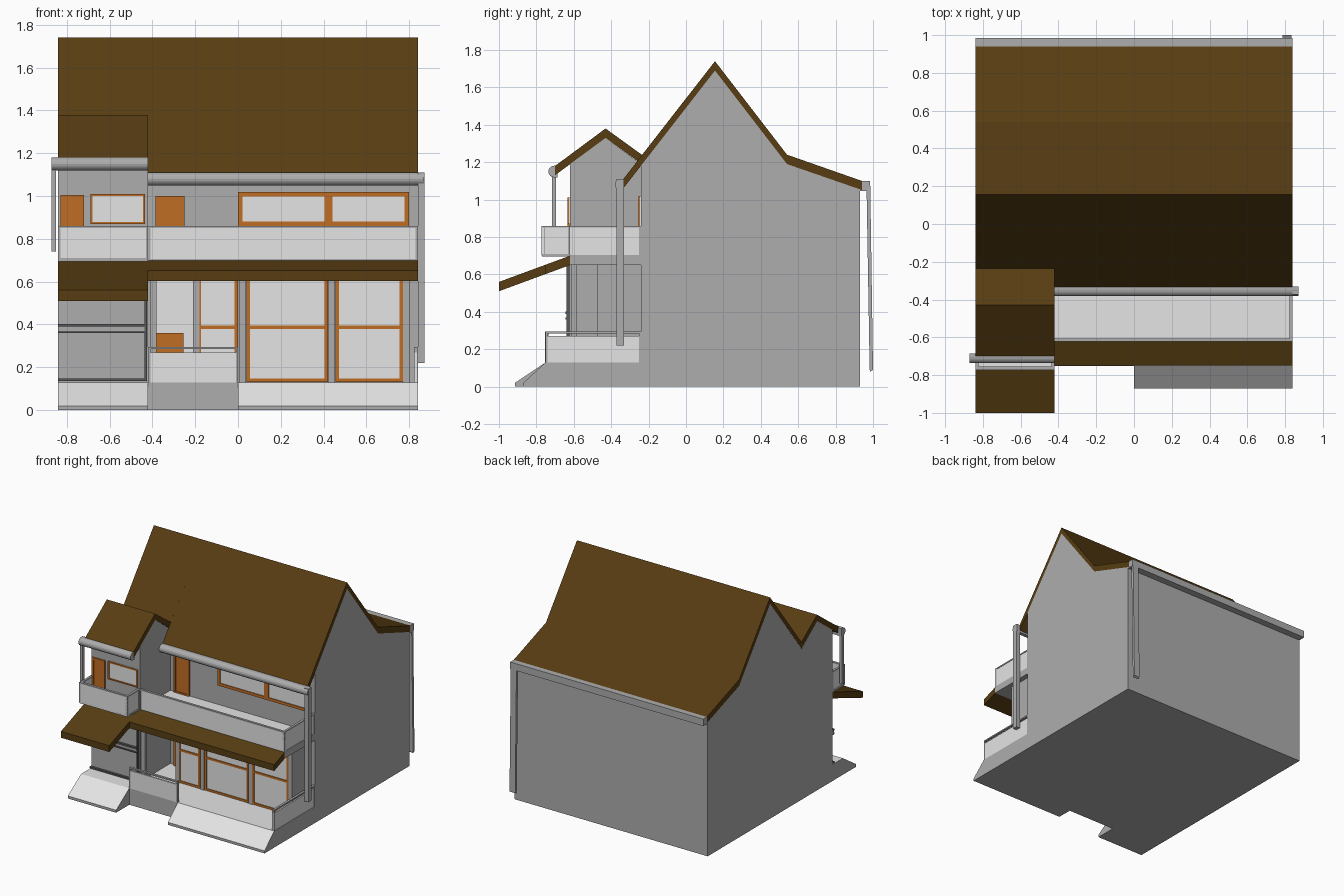
import bpy, bmesh, math

if "Cube" in bpy.data.objects:
    bpy.data.objects.remove(bpy.data.objects["Cube"])


def material(name, rgb):
    m = bpy.data.materials.new(name)
    m.diffuse_color = (*rgb, 1)
    m.use_nodes = True
    m.node_tree.nodes["Principled BSDF"].inputs["Base Color"].default_value = m.diffuse_color
    return m


WALL = material("wall grey", (0.42, 0.42, 0.42))
LIGHT = material("light panel", (0.78, 0.78, 0.78))
ROOF = material("roof brown", (0.095, 0.046, 0.006))
WOOD = material("orange wood", (0.53, 0.155, 0.018))
DARK = material("dark trim", (0.10, 0.10, 0.10))


def prism(name, pts, x0, x1, mat, top=None):
    """Extrude a (y, z) profile along x; upward faces may take a second material."""
    bm = bmesh.new()
    a = [bm.verts.new((x0, y, z)) for y, z in pts]
    b = [bm.verts.new((x1, y, z)) for y, z in pts]
    bm.faces.new(a)
    bm.faces.new(b)
    n = len(pts)
    for i in range(n):
        j = (i + 1) % n
        bm.faces.new((a[i], a[j], b[j], b[i]))
    bmesh.ops.recalc_face_normals(bm, faces=bm.faces)
    me = bpy.data.meshes.new(name)
    me.materials.append(mat)
    if top:
        me.materials.append(top)
        for f in bm.faces:
            f.material_index = int(f.normal.z > 0.3)
    bm.to_mesh(me)
    bm.free()
    ob = bpy.data.objects.new(name, me)
    bpy.context.collection.objects.link(ob)
    return ob


def box(name, x0, x1, y0, y1, z0, z1, mat, top=None):
    return prism(name, [(y0, z0), (y1, z0), (y1, z1), (y0, z1)], x0, x1, mat, top)


def slab(name, line, x0, x1, t=0.05):
    """Roof sheet: a top line given a vertical thickness."""
    return prism(name, line + [(y, z - t) for y, z in reversed(line)], x0, x1, ROOF)


def opening(name, x0, x1, z0, z1, y, fill, bars_x=(), bars_z=(), w=0.016):
    """Framed door or window standing on a front wall at depth y."""
    box(name + "_pane", x0, x1, y - 0.006, y, z0, z1, fill)
    for i, x in enumerate([x0, x1 - w, *bars_x]):
        box(f"{name}_upright_{i}", x, x + w, y - 0.013, y, z0, z1, WOOD)
    for i, z in enumerate([z0, z1 - w, *bars_z]):
        box(f"{name}_rail_{i}", x0, x1, y - 0.012, y, z, z + w, WOOD)


def panel_x(name, x0, x1, y, z0, z1, rail):
    """Railing panel running along x, with end posts and handrail."""
    box(name, x0, x1, y, y + 0.012, z0, z1, LIGHT)
    box(name + "_handrail", x0, x1, y - 0.003, y + 0.015, rail - 0.01, rail, WALL)
    for i, x in enumerate((x0, x1 - 0.01)):
        box(f"{name}_post_{i}", x, x + 0.01, y - 0.003, y + 0.015, z0, rail, WALL)


def panel_y(name, x, y0, y1, z0, z1, rail):
    """Railing panel running along y."""
    box(name, x, x + 0.012, y0, y1, z0, z1, LIGHT)
    box(name + "_handrail", x - 0.003, x + 0.015, y0, y1, rail - 0.01, rail, WALL)
    for i, y in enumerate((y0, y1 - 0.01)):
        box(f"{name}_post_{i}", x - 0.003, x + 0.015, y, y + 0.01, z0, rail, WALL)


def gutter(name, x0, x1, y, z, r):
    """Rounded gutter with a flat back towards the eave."""
    arc = [(y - r * math.sin(a), z + r * math.cos(a))
           for a in [math.pi * i / 8 for i in range(9)]]
    prism(name, [(y + r * 0.6, z + r)] + arc + [(y + r * 0.6, z - r)], x0, x1, WALL)


# Main house and front wing walls
prism("main_walls", [(-0.24, 0), (0.93, 0), (0.93, 1.055), (0.54, 1.19),
                     (0.155, 1.69), (-0.24, 1.182)], -0.84, 0.84, WALL)
prism("wing_walls", [(-0.62, 0), (-0.24, 0), (-0.24, 1.19), (-0.43, 1.33),
                     (-0.62, 1.19)], -0.84, -0.42, WALL)

# Roofs
back = [(0.155, 1.74), (0.54, 1.24), (0.94, 1.10)]
slab("main_roof", [(-0.335, 1.11)] + back, -0.42, 0.84)
slab("main_roof_behind_wing", [(-0.235, 1.239)] + back, -0.84, -0.42)
slab("wing_roof", [(-0.70, 1.18), (-0.43, 1.38), (-0.235, 1.239)], -0.84, -0.42)
slab("garage_canopy", [(-1.0, 0.56), (-0.62, 0.70)], -0.84, -0.42)
slab("porch_canopy", [(-0.75, 0.652), (-0.62, 0.70)], -0.42, 0.84)

# Porch base and ramps
box("porch_base", -0.42, 0.84, -0.75, -0.24, 0, 0.13, WALL, LIGHT)
prism("porch_ramp", [(-0.87, 0), (-0.87, 0.02), (-0.75, 0.13), (-0.75, 0)],
      0.0, 0.84, WALL, LIGHT)
prism("garage_ramp", [(-0.915, 0), (-0.915, 0.02), (-0.75, 0.13), (-0.62, 0.13),
                      (-0.62, 0)], -0.84, -0.42, WALL, LIGHT)

# Ground floor front room
box("front_room", -0.21, 0.80, -0.46, -0.24, 0.13, 0.65, WALL)
for i, (x0, x1) in enumerate([(-0.19, 0.0), (0.04, 0.42), (0.455, 0.77)]):
    opening(f"room_window_{i}", x0, x1, 0.132, 0.65, -0.46, LIGHT, bars_z=(0.38,))
for i, x in enumerate((-0.21, 0.005, 0.423, 0.772)):
    box(f"room_pillar_{i}", x, x + 0.03, -0.475, -0.455, 0.13, 0.65, WALL)

# Recessed entrance
box("entrance_glass", -0.38, -0.21, -0.246, -0.24, 0.13, 0.65, LIGHT)
opening("entrance_door", -0.38, -0.255, 0.13, 0.36, -0.245, WOOD)
box("entrance_pillar", -0.412, -0.38, -0.615, -0.585, 0.13, 0.66, WALL)

# Porch railings
panel_x("porch_front_panel", -0.42, 0.0, -0.75, 0.13, 0.27, 0.295)
panel_y("porch_side_panel", 0.825, -0.75, -0.24, 0.13, 0.27, 0.295)

# Garage door with dark bands
box("garage_door", -0.83, -0.43, -0.627, -0.62, 0.135, 0.62, WALL)
for i, (z0, z1) in enumerate([(0.135, 0.147), (0.36, 0.37), (0.388, 0.402)]):
    box(f"garage_band_{i}", -0.84, -0.43, -0.645, -0.62, z0, z1, DARK)
box("garage_middle_rail", -0.84, -0.43, -0.638, -0.62, 0.37, 0.388, WALL)
box("garage_edge", -0.436, -0.425, -0.64, -0.62, 0.135, 0.65, DARK)

# Upper balconies
box("main_balcony_floor", -0.42, 0.84, -0.62, -0.24, 0.65, 0.705, WALL, LIGHT)
box("wing_balcony_floor", -0.84, -0.42, -0.77, -0.62, 0.695, 0.71, WALL, LIGHT)
panel_x("main_balcony_panel", -0.42, 0.84, -0.62, 0.70, 0.85, 0.86)
panel_y("main_balcony_side", 0.825, -0.62, -0.24, 0.70, 0.85, 0.86)
panel_x("wing_balcony_panel", -0.84, -0.42, -0.77, 0.70, 0.85, 0.86)
for i, x in enumerate((-0.837, -0.435)):
    panel_y(f"wing_balcony_side_{i}", x, -0.77, -0.62, 0.70, 0.85, 0.86)

# Upper doors and windows
opening("main_upper_window", 0.0, 0.80, 0.86, 1.02, -0.24, LIGHT,
        bars_x=(0.405, 0.42), w=0.022)
opening("wing_upper_window", -0.69, -0.435, 0.87, 1.01, -0.62, LIGHT, w=0.01)
opening("main_upper_door", -0.385, -0.25, 0.70, 1.0, -0.24, WOOD)
opening("wing_upper_door", -0.83, -0.72, 0.70, 1.005, -0.62, WOOD)

# Gutters and downpipes
gutter("main_gutter", -0.42, 0.87, -0.35, 1.08, 0.031)
gutter("wing_gutter", -0.872, -0.42, -0.705, 1.15, 0.031)
box("back_gutter", -0.84, 0.84, 0.93, 0.985, 1.045, 1.10, WALL)
box("main_downpipe", 0.84, 0.872, -0.372, -0.332, 0.22, 1.11, WALL)
box("wing_downpipe", -0.872, -0.85, -0.716, -0.694, 0.74, 1.15, WALL)
prism("back_downpipe", [(0.965, 1.08), (0.982, 0.09), (0.985, 0.08), (1.0, 0.09),
                        (0.985, 1.08)], 0.785, 0.835, WALL)
